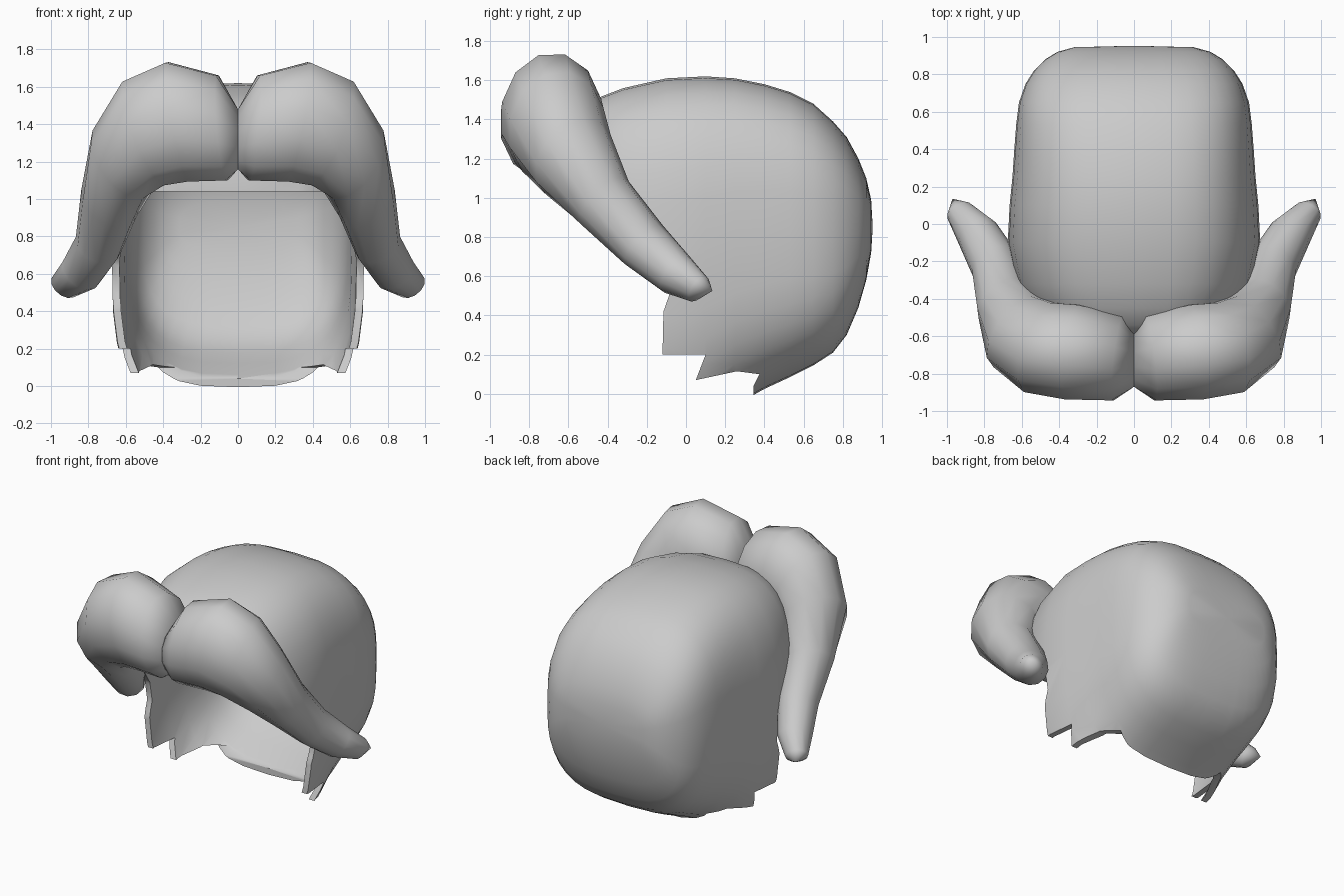
import bpy, bmesh, math
from mathutils import Vector

if "Cube" in bpy.data.objects:
    bpy.data.objects.remove(bpy.data.objects["Cube"], do_unlink=True)

COL = (0.6, 0.6, 0.6, 1)
mat = bpy.data.materials.new("plain grey")
mat.use_nodes = True
mat.diffuse_color = COL
mat.node_tree.nodes["Principled BSDF"].inputs["Base Color"].default_value = COL


def make_object(name, bm):
    bmesh.ops.recalc_face_normals(bm, faces=bm.faces[:])
    me = bpy.data.meshes.new(name)
    bm.to_mesh(me)
    bm.free()
    ob = bpy.data.objects.new(name, me)
    bpy.context.collection.objects.link(ob)
    me.materials.append(mat)
    return ob


def smooth(ob, angle):
    bpy.ops.object.select_all(action='DESELECT')
    ob.select_set(True)
    bpy.context.view_layer.objects.active = ob
    bpy.ops.object.shade_smooth_by_angle(angle=math.radians(angle))


def loft(rings, start, end):
    """Skin a list of rings and close both ends with a point."""
    bm = bmesh.new()
    vr = [[bm.verts.new(p) for p in r] for r in rings]
    n = len(vr[0])
    for a, b in zip(vr, vr[1:]):
        for i in range(n):
            j = (i + 1) % n
            bm.faces.new((a[i], a[j], b[j], b[i]))
    for ring, tip in ((vr[0], start), (vr[-1], end)):
        t = bm.verts.new(tip)
        for i in range(n):
            bm.faces.new((ring[i], ring[(i + 1) % n], t))
    return bm


def spow(v, e):
    return math.copysign(abs(v) ** e, v)


# Hair cap: rounded-box sections from front to back (y, half width, top, bottom)
CAP = [(-0.60, 0.38, 1.37, 0.15), (-0.54, 0.49, 1.45, 0.05),
       (-0.45, 0.57, 1.51, -0.05),
       (-0.32, 0.63, 1.56, -0.20), (-0.10, 0.675, 1.61, -0.24),
       (0.10, 0.665, 1.62, -0.18), (0.25, 0.65, 1.61, -0.06),
       (0.40, 0.64, 1.58, 0.025), (0.53, 0.63, 1.54, 0.085),
       (0.65, 0.615, 1.48, 0.145), (0.75, 0.58, 1.39, 0.21),
       (0.82, 0.535, 1.31, 0.30), (0.88, 0.475, 1.20, 0.44),
       (0.92, 0.41, 1.10, 0.58), (0.945, 0.32, 0.99, 0.72)]
SIDES, EXP = 36, 2 / 3.0
rings = []
for y, w, top, bot in CAP:
    mid, half = (top + bot) / 2, (top - bot) / 2
    rings.append([(w * spow(math.cos(t), EXP), y, mid + half * spow(math.sin(t), EXP))
                  for t in (2 * math.pi * i / SIDES for i in range(SIDES))])
cap = make_object("hair_cap", loft(rings, (0, -0.62, 0.9), (0, 0.953, 0.85)))
sol = cap.modifiers.new("thickness", 'SOLIDIFY')
sol.thickness, sol.offset = 0.04, -1

# Cutter: side outline of the face opening with its jagged lower edge (y, z)
OPENING = [(-1.2, -0.5), (0.345, -0.5), (0.345, 0.04), (0.375, 0.10),
           (0.26, 0.115), (0.05, 0.07), (0.10, 0.20), (-0.12, 0.20),
           (-0.115, 0.42), (-0.08, 0.52), (-0.10, 0.66), (-0.26, 0.86),
           (-0.38, 1.04), (-1.2, 1.04)]
bm = bmesh.new()
face = bm.faces.new([bm.verts.new((-1.2, y, z)) for y, z in OPENING])
ext = bmesh.ops.extrude_face_region(bm, geom=[face])
bmesh.ops.translate(bm, vec=(2.4, 0, 0),
                    verts=[g for g in ext["geom"] if isinstance(g, bmesh.types.BMVert)])
cutter = make_object("opening_cutter", bm)
cutter.hide_render = True
cut = cap.modifiers.new("opening", 'BOOLEAN')
cut.operation, cut.object, cut.solver = 'DIFFERENCE', cutter, 'EXACT'
bpy.context.view_layer.objects.active = cap
cap.select_set(True)
for m in ("thickness", "opening"):
    bpy.ops.object.modifier_apply(modifier=m)
bpy.data.objects.remove(cutter, do_unlink=True)
smooth(cap, 40)

# Swept front locks: outer (x, z), inner (x, z), centre y, depth radius
LOCK = [((0.00, 1.48), (0.00, 1.16), -0.725, 0.145),
        ((0.11, 1.66), (0.06, 1.10), -0.715, 0.23),
        ((0.38, 1.73), (0.26, 1.095), -0.685, 0.255),
        ((0.60, 1.635), (0.38, 1.08), -0.66, 0.25),
        ((0.752, 1.385), (0.485, 1.02), -0.575, 0.225),
        ((0.822, 1.07), (0.56, 0.88), -0.415, 0.16),
        ((0.855, 0.82), (0.635, 0.70), -0.215, 0.135),
        ((0.925, 0.68), (0.75, 0.54), -0.05, 0.11),
        ((0.99, 0.585), (0.87, 0.485), 0.065, 0.07)]
RING = 12
GROW = 1 / math.cos(math.pi / RING)
for name, s in (("left_front_lock", 1), ("right_front_lock", -1)):
    outer = [Vector((o[0], y, o[1])) for o, _, y, _ in LOCK]
    inner = [Vector((i[0], y, i[1])) for _, i, y, _ in LOCK]
    mids = [(a + b) / 2 for a, b in zip(outer, inner)]
    rings = []
    for i, c in enumerate(mids):
        t = mids[min(i + 1, len(mids) - 1)] - mids[max(i - 1, 0)]
        n1 = (outer[i] - c) * GROW
        n2 = t.cross(n1).normalized() * LOCK[i][3] * GROW
        if i == 0:
            n2 = Vector((0, -LOCK[0][3] * GROW, 0))
        ring = []
        for k in range(RING):
            a = 2 * math.pi * (k + 0.5) / RING
            p = c + n1 * math.cos(a) + n2 * math.sin(a)
            ring.append((s * max(p.x, 0.0), p.y, p.z))
        rings.append(ring)
    lock = make_object(name, loft(rings, mids[0], (s * 0.97, 0.135, 0.525)))
    smooth(lock, 60)
